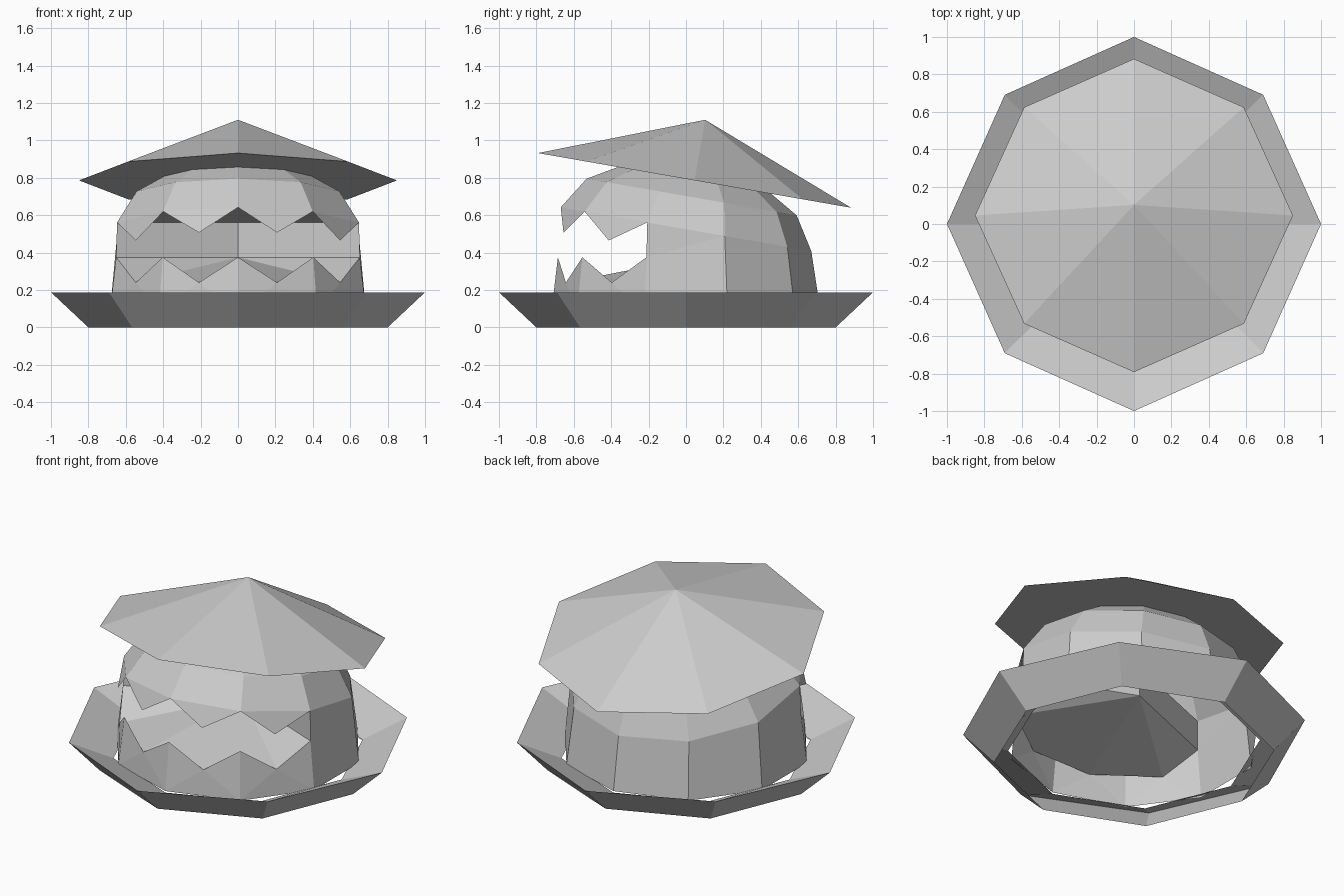
import bpy
import bmesh
from math import sin, cos, pi, radians

cube = bpy.data.objects.get("Cube")
if cube:
    bpy.data.objects.remove(cube)

# Single grey colour
grey = bpy.data.materials.new("plain grey")
grey.use_nodes = True
grey.diffuse_color = (0.6, 0.6, 0.6, 1)
grey.node_tree.nodes["Principled BSDF"].inputs["Base Color"].default_value = (0.6, 0.6, 0.6, 1)

SIDES = 10                 # head segments, step 0 is the front
LEAN = radians(9.9)        # backward lean of the upper jaw and the hat
HINGE = 0.525              # height of the upper jaw's base


def flat(radius, z, step, sides=SIDES):
    a = 2 * pi * step / sides
    return (radius * sin(a), -radius * cos(a), z)


def leaned(radius, up, step, sides=SIDES):
    x, y, z = flat(radius, up, step, sides)
    return (x, y * cos(LEAN) + z * sin(LEAN), HINGE + z * cos(LEAN) - y * sin(LEAN))


def build(name, faces):
    """Make an object from faces given as lists of points; shared points merge."""
    bm = bmesh.new()
    for points in faces:
        bm.faces.new([bm.verts.new(p) for p in points])
    bmesh.ops.remove_doubles(bm, verts=bm.verts[:], dist=0.0005)
    bmesh.ops.recalc_face_normals(bm, faces=bm.faces[:])
    mesh = bpy.data.meshes.new(name)
    bm.to_mesh(mesh)
    bm.free()
    mesh.materials.append(grey)
    obj = bpy.data.objects.new(name, mesh)
    bpy.context.scene.collection.objects.link(obj)
    return obj


def loft(a, b):
    """Closed band of quads between two rings."""
    n = len(a)
    return [[a[i], a[(i + 1) % n], b[(i + 1) % n], b[i]] for i in range(n)]


def fan(tip, points):
    return [[tip, p, q] for p, q in zip(points, points[1:])]


def octagon(place, radius, z, squeeze=0.977):
    """Eight points with the diagonals pulled in a little."""
    return [place(radius * (squeeze if i % 2 else 1), z, i, 8) for i in range(8)]


# Dish: flared outside, sloping inside, open bottom
rim = octagon(flat, 1.0, 0.188)
build("dish", loft(octagon(flat, 0.8, 0, 1), rim) + loft(rim, octagon(flat, 0.72, 0.07, 1)))

# Hat: leaning cone with a flat underside
brim = octagon(leaned, 0.85, 0.265)
build("hat", fan(leaned(0, 0.594, 0), brim + brim[:1]) + [brim])


# Head key points
def base(k):
    return flat(0.72, 0.08, k)


def lower_lip(k):
    return flat(0.685, 0.375, k)


def lower_notch(k):
    return flat(0.675, 0.24, k)


def upper_lip(k):
    return leaned(0.68, 0, k)


def upper_tip(k):
    return leaned(0.675, -0.13, k)


# Lower jaw with teeth pointing up
jaw = []
for k in range(-2, 2):
    notch = lower_notch(k + 0.5)
    jaw += fan(notch, [lower_lip(k), base(k), base(k + 1), lower_lip(k + 1)])
build("lower_jaw", jaw)

# Cheeks and back of the head
back = [[base(k), base(k + 1), upper_lip(k + 1), upper_lip(k)] for k in range(3, 7)]
for corner, behind in ((2, 3), (-2, -3)):
    back.append([base(corner), base(behind), upper_lip(behind), lower_lip(corner)])
    back.append([lower_lip(corner), upper_lip(behind), upper_lip(corner)])
build("head_back", back)

# Domed upper head with teeth hanging at the front
rings = [[leaned(r, up, k) for k in range(SIDES)]
         for r, up in ((0.68, 0), (0.57, 0.175), (0.39, 0.28))]
dome = loft(rings[0], rings[1]) + loft(rings[1], rings[2])
dome += fan(leaned(0, 0.34, 0), rings[2] + rings[2][:1])
build("upper_head", dome)
build("upper_teeth", [[upper_lip(k), upper_tip(k + 0.5), upper_lip(k + 1)]
                      for k in range(-2, 2)])

# Mouth lining: floor, ceiling and two back walls meeting in a crease
low, high = (0, 0.05, 0.375), (0, 0.05, 0.56)
floor_edge = [lower_lip(-2)] + [lower_notch(k + 0.5) for k in range(-2, 2)] + [lower_lip(2)]
mouth = fan(low, floor_edge) + fan(high, [upper_lip(k) for k in range(-2, 3)])
mouth += [[lower_lip(k), low, high, upper_lip(k)] for k in (-2, 2)]
build("mouth_lining", mouth)
